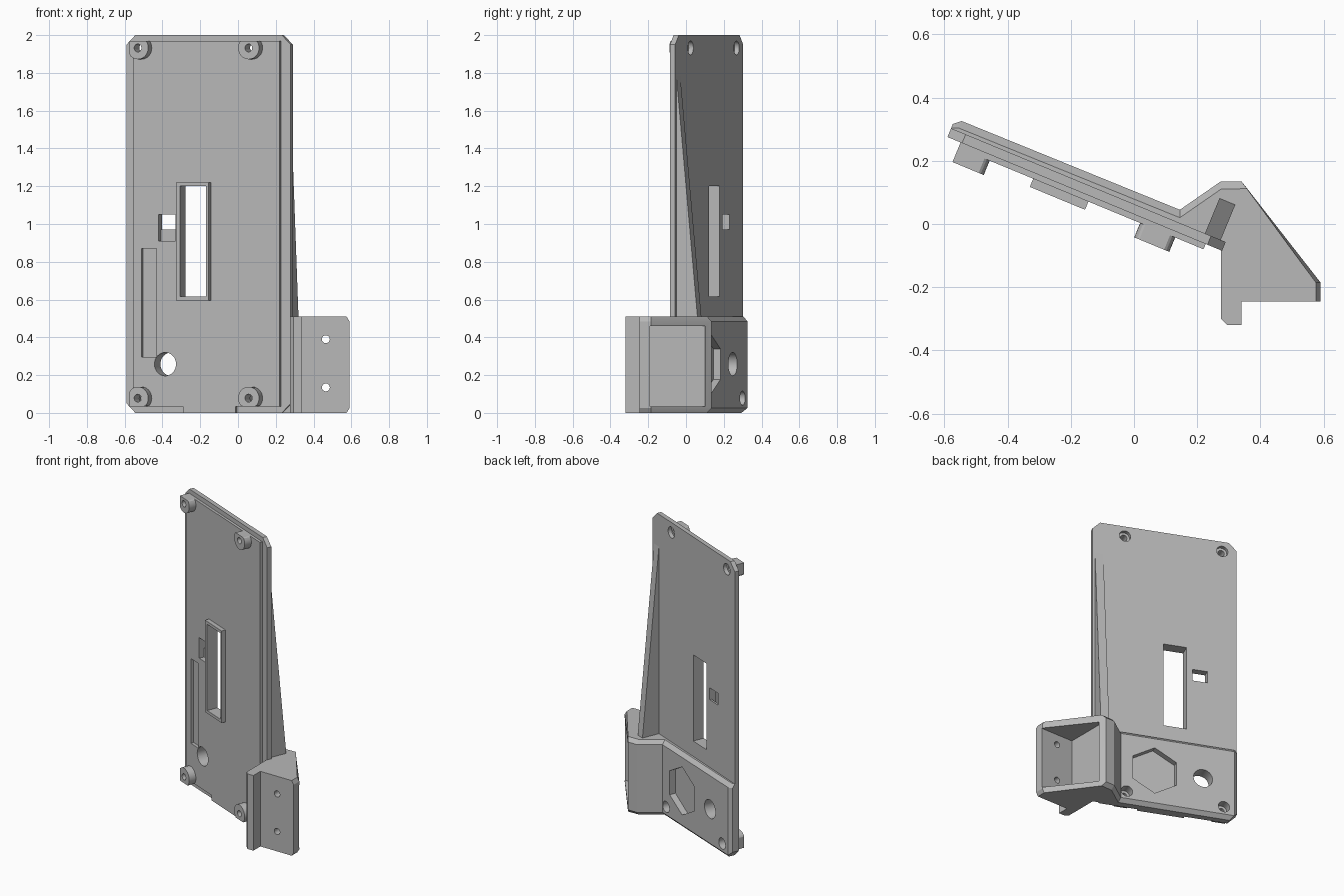
import bpy, bmesh, math
from mathutils import Matrix, Vector

cube = bpy.data.objects.get("Cube")
if cube:
    bpy.data.objects.remove(cube)

grey = bpy.data.materials.new("plain_grey")
grey.use_nodes = True
colour = (0.48, 0.48, 0.48, 1)
grey.diffuse_color = colour
grey.node_tree.nodes["Principled BSDF"].inputs["Base Color"].default_value = colour

# Tilted plate frame: (along plate, up, towards back) -> world
A = math.radians(22.5)
C, S = math.cos(A), math.sin(A)
PLATE = Matrix(((C, 0, S, -0.59), (-S, 0, C, 0.275), (0, 1, 0, 0), (0, 0, 0, 1)))
# Frame for holes through the bracket front: (x, z, y) -> world
FRONT = Matrix(((1, 0, 0, 0), (0, 0, 1, 0), (0, 1, 0, 0), (0, 0, 0, 1)))
WORLD = Matrix.Identity(4)
parts = []


def loft(name, layers, frame=WORLD):
    """Solid through a stack of (outline, height) layers."""
    bm = bmesh.new()
    rings = [[bm.verts.new(frame @ Vector((x, y, h))) for x, y in pts] for pts, h in layers]
    bm.faces.new(rings[0])
    bm.faces.new(rings[-1])
    for a, b in zip(rings, rings[1:]):
        for i in range(len(a)):
            j = (i + 1) % len(a)
            bm.faces.new((a[i], a[j], b[j], b[i]))
    bmesh.ops.recalc_face_normals(bm, faces=bm.faces)
    mesh = bpy.data.meshes.new(name)
    bm.to_mesh(mesh)
    bm.free()
    mesh.materials.append(grey)
    obj = bpy.data.objects.new(name, mesh)
    bpy.context.collection.objects.link(obj)
    parts.append(obj)
    return obj


def prism(name, pts, lo, hi, frame=PLATE):
    return loft(name, [(pts, lo), (pts, hi)], frame)


def rect(x0, x1, y0, y1):
    return [(x0, y0), (x1, y0), (x1, y1), (x0, y1)]


def ring(x, y, r, n=32, turn=0):
    return [(x + r * math.cos(turn + math.tau * i / n),
             y + r * math.sin(turn + math.tau * i / n)) for i in range(n)]


def cut(targets, pts, lo, hi, frame=PLATE):
    """Cut a prism out of every target, then discard the cutter."""
    cutter = prism("cutter", pts, lo, hi, frame)
    cutter.hide_render = True
    for obj in targets:
        mod = obj.modifiers.new("cut", 'BOOLEAN')
        mod.operation, mod.solver, mod.object = 'DIFFERENCE', 'EXACT', cutter
        bpy.context.view_layer.update()
        graph = bpy.context.evaluated_depsgraph_get()
        mesh = bpy.data.meshes.new_from_object(obj.evaluated_get(graph))
        obj.modifiers.clear()
        obj.data = mesh
    parts.remove(cutter)
    bpy.data.objects.remove(cutter)


def at(u, n):
    p = PLATE @ Vector((u, 0, n))
    return (p.x, p.y)


# Back plate with clipped corners
W, K = 0.94, 0.05
plate = prism("back_plate", [(K, 0), (W - K, 0), (W, K), (W, 2 - K), (W - K, 2),
                             (K, 2), (0, 2 - K), (0, K)], 0, 0.03)

# Raised front panel with a tab reaching the bottom edge
U0, U1, Z0, Z1 = 0.045, 0.884, 0.035, 1.97
panel = prism("front_panel", [(U0, Z0), (0.33, Z0), (0.33, 0), (0.633, 0), (0.633, Z0),
                              (U1, Z0), (U1, Z1), (U0, Z1)], -0.018, 0.005)

# Window frame
frame = prism("window_frame", rect(0.301, 0.49, 0.595, 1.22), -0.046, 0.002)

# Base and side bracket, bevelled along the back edges
shared = [(0.34, -0.245), (0.34, -0.32), (0.295, -0.32), (0.275, -0.3), (0.275, -0.07),
          at(0.9, 0.01), at(0, 0.01)]
full = [at(0, 0.045), at(0.022, 0.064), (0.145, 0.045), (0.275, 0.135), (0.34, 0.135),
        (0.59, -0.185), (0.59, -0.245)] + shared
inset = [at(0, 0.03), at(0.022, 0.04), (0.145, 0.02), (0.275, 0.11), (0.357, 0.112),
         (0.575, -0.185), (0.575, -0.245)] + shared
base = loft("base_bracket", [(inset, 0), (full, 0.025), (full, 0.485), (inset, 0.51)])
cut([base], [(-0.1, -0.1), (K, -0.1), (K, 0), (0, K), (-0.1, K)], -0.1, 0.2)

# Hollow in the bracket and its two mounting holes
cut([base], rect(0.345, 0.8, -0.19, 0.1), 0.035, 0.46, WORLD)
for z in (0.135, 0.39):
    cut([base], ring(0.465, z, 0.021, 24), -0.3, -0.1, FRONT)

# Tapered stiffening rib
bm_pts = [(0.02, 0.48), (0.153, 0.48), (0.03, 1.78), (0.02, 1.78)]
RIB = Matrix(((S, 0, C, -0.59), (C, 0, -S, 0.275), (0, 1, 0, 0), (0, 0, 0, 1)))
prism("stiffening_rib", bm_pts, 0.869, 0.923, RIB)

# Screw bosses, trimmed to the panel edge, with counterbored holes
for side, u in (("right", 0.092), ("left", 0.727)):
    for level, z in (("lower", 0.078), ("upper", 1.932)):
        outline = []
        for x, y in ring(u, z, 0.06):
            outer = (y - z) * (z - 1) > 0.001
            if side == "right" and x < u - 0.001 and outer:
                # square off the quarter at the plate corner
                k = 0.06 / max(abs(x - u), abs(y - z))
                x, y = u + (x - u) * k, z + (y - z) * k
            outline.append((max(x, U0), min(max(y, Z0), Z1)))
        boss = prism(f"{level}_{side}_boss", outline, -0.067, 0.002)
        solids = [boss, plate, panel] + ([base] if level == "lower" else [])
        cut(solids, ring(u, z, 0.021, 24), -0.2, 0.13)
        cut(solids[1:], ring(u, z, 0.037), 0.004, 0.13)

# Openings: tall window, small stepped window, shallow slot, round hole
cut([frame, panel, plate], rect(0.325, 0.475, 0.615, 1.2), -0.1, 0.1)
cut([panel, plate], rect(0.19, 0.288, 0.91, 1.05), -0.1, 0.018)
cut([plate], rect(0.19, 0.288, 0.97, 1.05), -0.1, 0.1)
cut([panel, plate], rect(0.094, 0.18, 0.295, 0.87), -0.1, 0.003)
cut([panel, plate, base], ring(0.229, 0.258, 0.062), -0.1, 0.2)

# Hexagonal pocket in the back of the base
cut([base, plate], ring(0.545, 0.258, 0.163, 6, math.pi / 2), 0.026, 0.12)

# Smooth round walls, keep edges sharp
bpy.ops.object.select_all(action='DESELECT')
for obj in parts:
    obj.select_set(True)
bpy.context.view_layer.objects.active = plate
bpy.ops.object.shade_smooth_by_angle(angle=math.radians(25))
